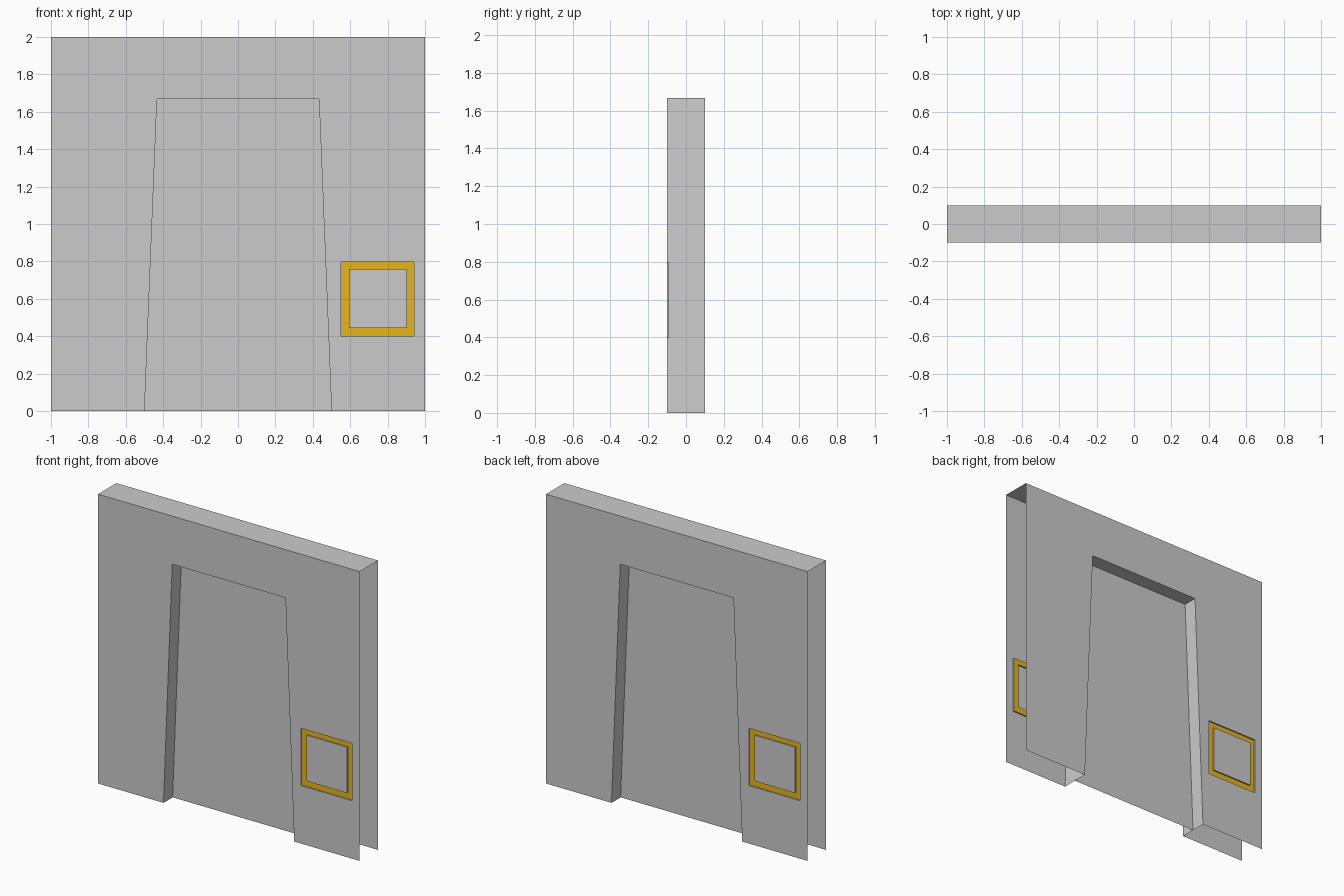
import bpy, bmesh, math
from mathutils import Matrix

if "Cube" in bpy.data.objects:
    bpy.data.objects.remove(bpy.data.objects["Cube"])

D = 0.1            # half thickness of the wall
FLOOR = -0.09      # depth of the inlay groove floor


def rect(x0, x1, z0, z1, y):
    return [(x0, y, z0), (x1, y, z0), (x1, y, z1), (x0, y, z1)]


def bridge(faces, a, b, closed=True):
    """Quads between two outlines with matching points."""
    n = len(a)
    for i in range(n if closed else n - 1):
        j = (i + 1) % n
        faces.append([a[i], a[j], b[j], b[i]])


def build(name, faces, mat=None, both_sides=True):
    """Mesh from polygons, repeated by a half turn about z for the back."""
    bm = bmesh.new()
    for f in faces:
        bm.faces.new([bm.verts.new(p) for p in f])
    if both_sides:
        dup = bmesh.ops.duplicate(bm, geom=bm.verts[:] + bm.edges[:] + bm.faces[:])
        verts = [g for g in dup["geom"] if isinstance(g, bmesh.types.BMVert)]
        bmesh.ops.rotate(bm, verts=verts, cent=(0, 0, 0),
                         matrix=Matrix.Rotation(math.pi, 3, 'Z'))
    bmesh.ops.remove_doubles(bm, verts=bm.verts[:], dist=1e-5)
    me = bpy.data.meshes.new(name)
    bm.to_mesh(me)
    bm.free()
    ob = bpy.data.objects.new(name, me)
    bpy.context.collection.objects.link(ob)
    if mat:
        me.materials.append(mat)
    return ob


def opening(y):
    return [(-0.5, y, 0), (-0.433, y, 1.667), (0.433, y, 1.667), (0.5, y, 0)]


# Outlines of the doorway and the square groove
front, middle = opening(-D), opening(0)
outer_top = rect(0.55, 0.94, 0.40, 0.797, -D)
outer_low = rect(0.55, 0.94, 0.40, 0.797, FLOOR)
inner_top = rect(0.593, 0.903, 0.443, 0.76, -D)
inner_low = rect(0.593, 0.903, 0.443, 0.76, FLOOR)

# Wall skins: left, lintel, right around the groove, open at ends and bottom
wall = [
    [(-1, -D, 0), front[0], front[1], (-1, -D, 2)],
    [(-1, -D, 2), front[1], front[2], (1, -D, 2)],
]
bridge(wall, [front[3], (1, -D, 0), (1, -D, 2), front[2]], outer_top)
bridge(wall, outer_top, outer_low)
bridge(wall, inner_low, inner_top)
wall.append(inner_top)
build("wall", wall)

# Doorway reveals
reveal = []
bridge(reveal, middle, front, closed=False)
build("door_reveal", reveal)

# Top cover
build("wall_top", [[(-1, -D, 2), (1, -D, 2), (1, D, 2), (-1, D, 2)]], both_sides=False)

# Door leaf in the middle of the wall
build("door_panel", [middle[::-1]], both_sides=False)

# Gold inlay on the groove floor
gold = bpy.data.materials.new("gold")
gold.diffuse_color = (0.8, 0.47, 0.01, 1)
gold.use_nodes = True
gold.node_tree.nodes["Principled BSDF"].inputs["Base Color"].default_value = gold.diffuse_color
inlay = []
bridge(inlay, outer_low, inner_low)
build("control_inlay", inlay, gold)
